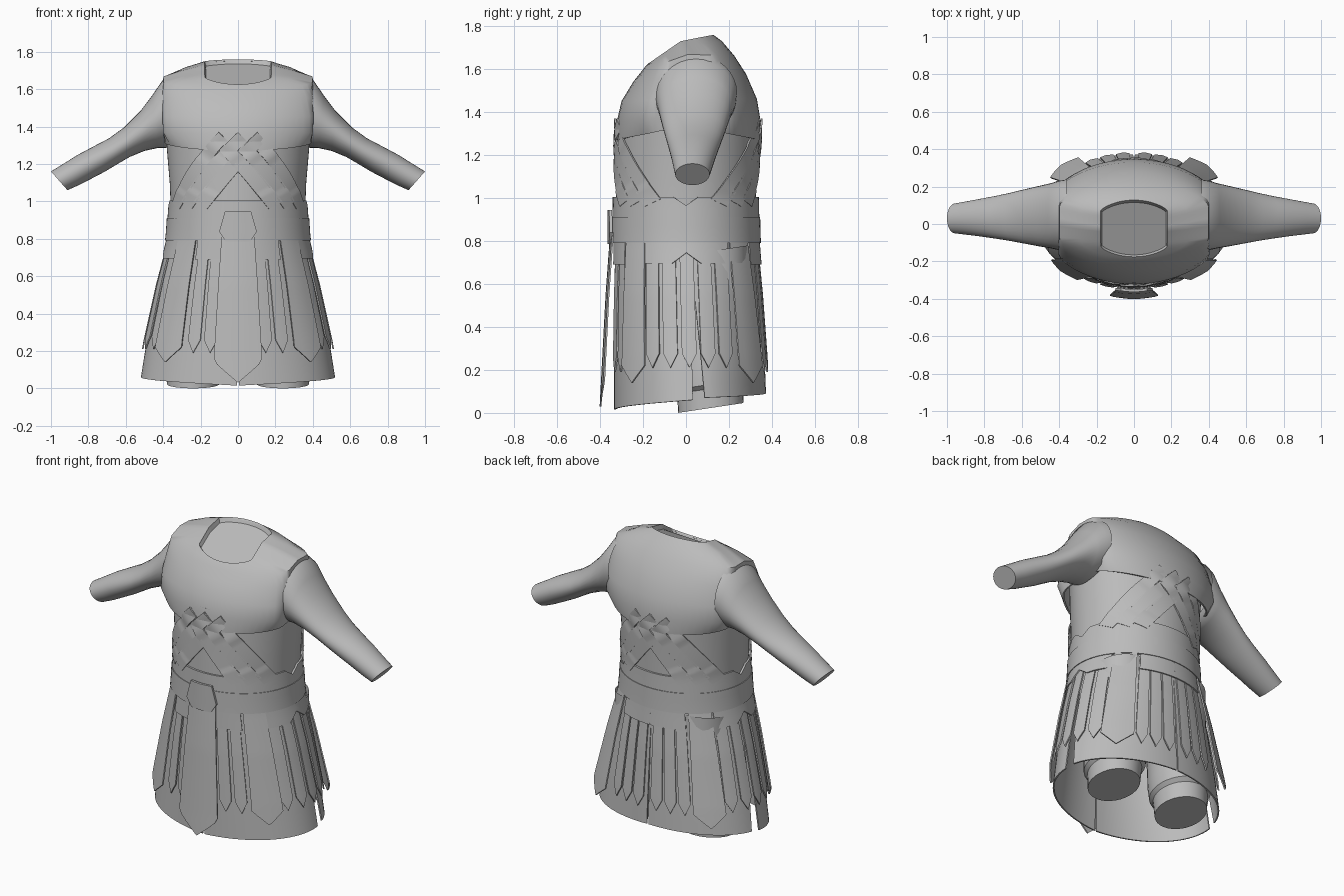
import bpy
from math import sin, cos, radians, pi

if "Cube" in bpy.data.objects:
    bpy.data.objects.remove(bpy.data.objects["Cube"])

mat = bpy.data.materials.new("plain_grey")
mat.use_nodes = True
GREY = (0.5, 0.5, 0.5, 1)
mat.diffuse_color = GREY
mat.node_tree.nodes["Principled BSDF"].inputs["Base Color"].default_value = GREY

# Body profile: height, half width, front y, back y
BODY = [(0, .525, -.33, .372), (.25, .485, -.33, .362), (.55, .425, -.33, .345),
        (.8, .365, -.325, .325), (1, .352, -.322, .32), (1.2, .37, -.318, .328),
        (1.4, .385, -.31, .335)]


def lerp(a, b, f):
    return a + (b - a) * f


def body_point(deg, z, off=0.0):
    """Point on the body at an angle from the front and a height."""
    for lo, hi in zip(BODY, BODY[1:]):
        if z <= hi[0]:
            break
    f = (z - lo[0]) / (hi[0] - lo[0])
    a, yf, yb = (lerp(lo[i], hi[i], f) for i in (1, 2, 3))
    t = radians(deg)
    return ((a + off) * sin(t), (yf + yb) / 2 - ((yb - yf) / 2 + off) * cos(t), z)


def grid(name, fn, nu, nv, closed=False, thick=0.0, caps=(), angle=35):
    """Build a surface from fn(u, v) with u and v from 0 to 1."""
    cols = nu if closed else nu + 1
    verts = [fn(i / nu, j / nv) for j in range(nv + 1) for i in range(cols)]
    faces = []
    for j in range(nv):
        for i in range(nu):
            k = (i + 1) % cols
            faces.append((j * cols + i, (j + 1) * cols + i,
                          (j + 1) * cols + k, j * cols + k))
    if 1 in caps:
        faces.append(tuple(range(nv * cols, (nv + 1) * cols)))
    mesh = bpy.data.meshes.new(name)
    mesh.from_pydata(verts, [], faces)
    mesh.validate()
    mesh.materials.append(mat)
    ob = bpy.data.objects.new(name, mesh)
    bpy.context.collection.objects.link(ob)
    bpy.ops.object.select_all(action='DESELECT')
    bpy.context.view_layer.objects.active = ob
    ob.select_set(True)
    if thick:
        mod = ob.modifiers.new("thickness", 'SOLIDIFY')
        mod.thickness, mod.offset = thick, 0
        bpy.ops.object.modifier_apply(modifier=mod.name)
    bpy.ops.object.shade_smooth_by_angle(angle=radians(angle))


def band(name, bottom, top, off, thick=.012, notch=0.0):
    """Ring around the body, with optional notches in its top at the sides."""
    def fn(u, v):
        t = 360 * u
        dip = notch * max(0, 1 - abs(t % 180 - 90) / 10)
        return body_point(t, lerp(top - dip, bottom, v), off)
    grid(name, fn, 72, 3, True, thick)


def tab(name, t0, t1, bottom):
    """Curved plate below the belt; bottom is a function of u."""
    grid(name, lambda u, v: body_point(lerp(t0, t1, u), lerp(.81, bottom(u), v), .014),
         12, 3, False, .008)


# Chest rings: half width, width limit, front y, back y, front z, side z, back z
CHEST = [(.43, .387, -.322, .341, 1.27, 1.34, 1.27), (.49, .395, -.316, .342, 1.36, 1.38, 1.36),
         (.49, .4, -.295, .325, 1.45, 1.46, 1.46), (.47, .4, -.24, .275, 1.54, 1.57, 1.575),
         (.44, .395, -.2, .22, 1.59, 1.665, 1.66), (.33, .28, -.185, .165, 1.61, 1.7, 1.725),
         (.235, .177, -.172, .125, 1.622, 1.725, 1.755)]


def ring_point(row, u):
    a, lim, yf, yb, zf, zs, zb = row
    t = 2 * pi * u
    c = cos(t)
    x = max(-lim, min(lim, a * sin(t)))
    return (x, (yf + yb) / 2 - (yb - yf) / 2 * c, lerp(zs, zf if c > 0 else zb, abs(c)))


def chest(u, v):
    return ring_point(CHEST[round((1 - v) * (len(CHEST) - 1))], u)


grid("chest_plate", chest, 64, len(CHEST) - 1, True, .01, angle=40)

# Sunken neck closure
NECK = (.225, .17, -.165, .115, 1.607, 1.7, 1.735)
grid("neck_closure", lambda u, v: ring_point(NECK, u) if v else ring_point(CHEST[-1], u),
     64, 1, True, caps=(1,))

# Torso and belt
band("torso", .95, 1.39, 0, .008)
band("belt_upper", .91, 1.005, .013, notch=.04)
band("belt_lower", .79, .912, .017)

# Woven waist straps, crossing on the front and the back
for side, centre in (("front", 0), ("back", 180)):
    for n, start in enumerate((15, 0, -15)):
        for s in (1, -1):
            def strap(u, v):
                t0, z0 = lerp(start, start - 7, u), lerp(1.37, 1.325, u)
                t1, z1 = lerp(start + 55, start + 41, u), lerp(.995, .96, u)
                weave = cos(2 * pi * v / .288) if v < .36 else 0
                off = .014 + s * .005 * weave + (.004 if v > .8 else 0)
                return body_point(centre + s * lerp(t0, t1, v), lerp(z0, z1, v), off)
            grid(f"{side}_strap_{n}_{'left' if s > 0 else 'right'}", strap, 2, 28,
                 False, .008)

# Skirt in four panels with slits at the sides, front and back
for s, label in ((1, "left"), (-1, "right")):
    def front_skirt(u, v):
        t = lerp(.6 * v, 92, u)
        return body_point(s * t, lerp(.84, .015 + .045 * u, v), 0)

    def back_skirt(u, v):
        t = lerp(lerp(92, 101, v), 180 - .6 * v, u)
        return body_point(s * t, lerp(.84, lerp(.07, .09, u), v), 0)
    grid(f"{label}_front_skirt", front_skirt, 20, 12, False, .008)
    grid(f"{label}_back_skirt", back_skirt, 20, 12, False, .008)


def hanging_strip(name, t, half, top, tip, off0, off1, flare=1.0, shoulder=.88):
    """Skirt strip ending in a point."""
    def fn(u, v):
        w = half * lerp(1, flare, v)
        if v > shoulder:
            w *= (1 - v) / (1 - shoulder)
        return body_point(t + (2 * u - 1) * w, lerp(top, tip, v), lerp(off0, off1, v))
    grid(name, fn, 4, 25, False, .008)


# Hanging strips and the tabs above them
for s, label in ((1, "left"), (-1, "right")):
    for t in (17, 28, 153, 163, 173):
        hanging_strip(f"{label}_narrow_strip", s * t, 4.4, .76, .19, .006, .016, .95)
    for t in (62, 76, 90, 104, 118):
        hanging_strip(f"{label}_side_strip", s * t, 5.4, .76, .21, .006, .018)
    hanging_strip(f"{label}_front_wide_strip", s * 46, 10, .81, .14, .016, .038, 1.12)
    hanging_strip(f"{label}_back_wide_strip", s * 136, 10, .81, .14, .016, .06, 1.12)
    tab(f"{label}_front_tab", s * 11, s * 34, lambda u: .69)
    tab(f"{label}_back_tab", s * 149, s * 180, lambda u: .69)
    tab(f"{label}_side_tab", s * 56, s * 124, lambda u: .745 - .05 * min(1, abs(6 * u - 3)))

# Central front strip and buckle
hanging_strip("centre_strip", 0, 13, .84, .03, .025, .068, 1.02, .86)


def buckle(u, v):
    half = (.07, .085, .1, .065)[round(v * 3)]
    x = (2 * u - 1) * half
    return (x, -.358 + .1 * abs(x), lerp(.945, .785, v))


grid("buckle", buckle, 4, 3, False, .014, angle=20)

# Sleeves: top x, top z, bottom x, bottom z, half depth
SLEEVE = [(.36, 1.665, .36, 1.31, .19), (.405, 1.645, .385, 1.285, .187),
          (.46, 1.565, .43, 1.285, .174), (.52, 1.485, .5, 1.27, .161),
          (.61, 1.395, .58, 1.237, .143), (.69, 1.337, .64, 1.202, .128),
          (.77, 1.295, .71, 1.16, .114), (.86, 1.247, .79, 1.118, .1),
          (.93, 1.203, .85, 1.087, .09), (1, 1.16, .912, 1.06, .08)]
for s, label in ((1, "left"), (-1, "right")):
    def sleeve(u, v):
        tx, tz, bx, bz, d = SLEEVE[round(v * (len(SLEEVE) - 1))]
        c = (1 - cos(2 * pi * u)) / 2
        return (s * lerp(tx, bx, c), .048 - .018 * v + s * d * sin(2 * pi * u),
                lerp(tz, bz, c))
    grid(f"{label}_sleeve", sleeve, 32, len(SLEEVE) - 1, True, caps=(1,), angle=50)

# Leg stubs with a rolled cuff and a slanted end
LEG = [(.75, .2, .16), (.5, .2, .165), (.3, .22, .165), (.2, .23, .17), (.13, .235, .165),
       (.11, .235, .145), (.02, .24, .14)]
for s, label in ((1, "left"), (-1, "right")):
    def leg(u, v):
        z, x, r = LEG[round(v * (len(LEG) - 1))]
        y = 1.08 * r * sin(2 * pi * u)
        return (s * x - r * cos(2 * pi * u), .115 + y, z + .15 * y + .003)
    grid(f"{label}_leg", leg, 32, len(LEG) - 1, True, caps=(1,))
